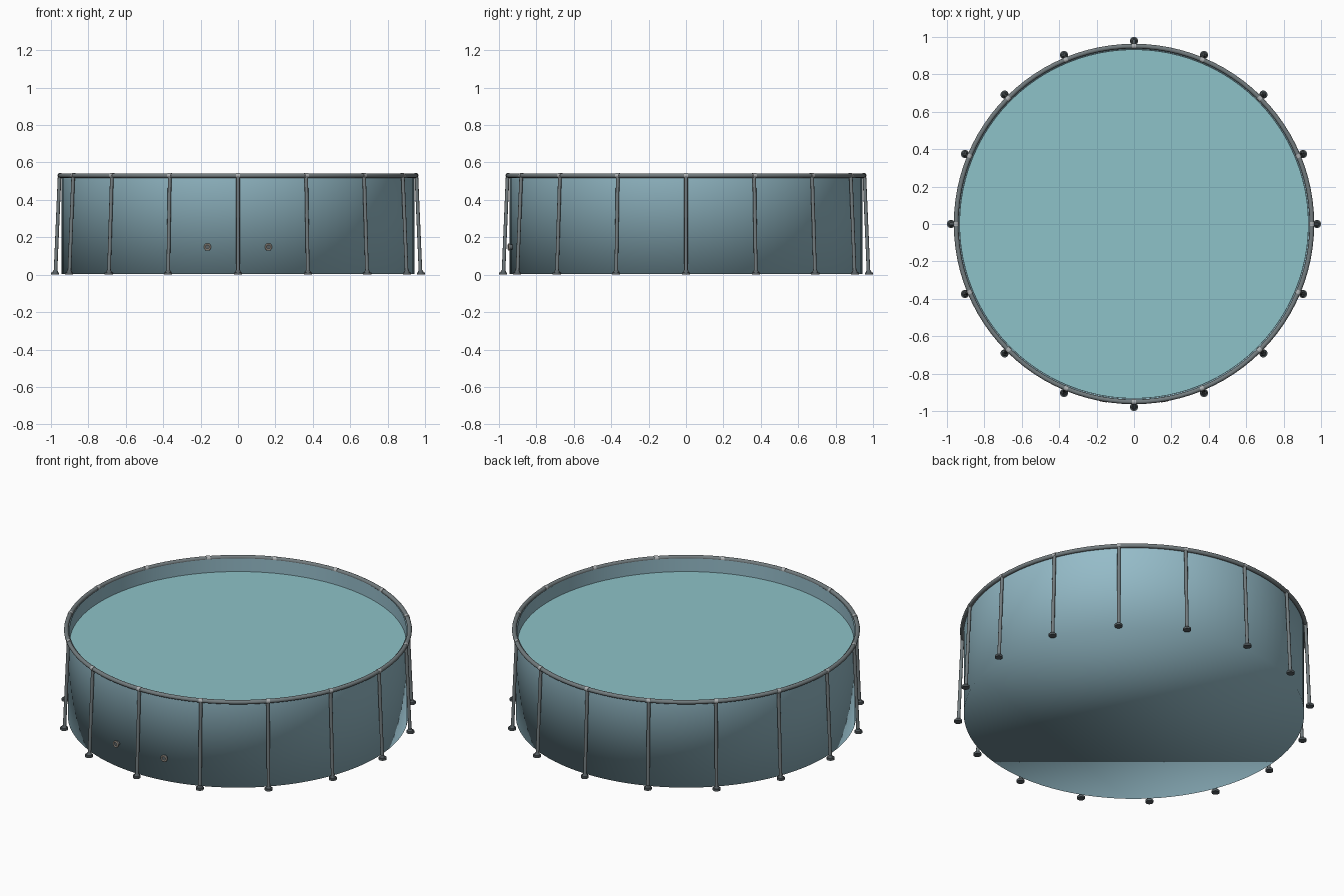
import bpy, bmesh
from math import sin, cos, pi
from mathutils import Vector

if "Cube" in bpy.data.objects:
    bpy.data.objects.remove(bpy.data.objects["Cube"])

SEG = 96
LEGS = 16


def material(name, color):
    m = bpy.data.materials.new(name)
    m.diffuse_color = (*color, 1)
    m.use_nodes = True
    m.node_tree.nodes["Principled BSDF"].inputs["Base Color"].default_value = m.diffuse_color
    return m


VINYL = material("blue_vinyl", (0.30, 0.50, 0.58))
WATER = material("water", (0.27, 0.54, 0.58))
FRAME = material("dark_frame", (0.17, 0.20, 0.21))
RUBBER = material("black_rubber", (0.10, 0.12, 0.13))
STEEL = material("grey_steel", (0.42, 0.44, 0.45))
FITTING = material("beige_fitting", (0.72, 0.62, 0.52))


def finish(obj, name, mat, smooth_all=False):
    obj.name = name
    obj.data.materials.append(mat)
    bpy.ops.object.select_all(action='DESELECT')
    obj.select_set(True)
    bpy.context.view_layer.objects.active = obj
    if smooth_all:
        bpy.ops.object.shade_smooth()
    else:
        bpy.ops.object.shade_smooth_by_angle()
    return obj


def tub(name, r, z0, z1, mat, inward=False):
    """Open-topped cylinder with a floor."""
    bm = bmesh.new()
    rings = [[bm.verts.new((r * cos(2 * pi * i / SEG), r * sin(2 * pi * i / SEG), z))
              for i in range(SEG)] for z in (z0, z1)]
    for i in range(SEG):
        j = (i + 1) % SEG
        bm.faces.new((rings[0][i], rings[0][j], rings[1][j], rings[1][i]))
    bm.faces.new(rings[0][::-1])
    if inward:
        bmesh.ops.reverse_faces(bm, faces=bm.faces[:])
    me = bpy.data.meshes.new(name)
    bm.to_mesh(me)
    bm.free()
    obj = bpy.data.objects.new(name, me)
    bpy.context.collection.objects.link(obj)
    return finish(obj, name, mat, smooth_all=not inward)


def rod(name, a, b, r, mat, sides=16, r2=None):
    """Cylinder or cone between two points."""
    a, b = Vector(a), Vector(b)
    d = b - a
    bpy.ops.mesh.primitive_cone_add(vertices=sides, radius1=r, radius2=r if r2 is None else r2,
                                    depth=d.length, location=(a + b) / 2,
                                    rotation=d.to_track_quat('Z', 'Y').to_euler())
    return finish(bpy.context.object, name, mat)


def ring(name, loc, rot, major, minor, mat, seg, sides):
    bpy.ops.mesh.primitive_torus_add(location=loc, rotation=rot, major_radius=major,
                                     minor_radius=minor, major_segments=seg, minor_segments=sides)
    return finish(bpy.context.object, name, mat)


# Pool shell, inner liner and water surface
tub("pool_wall", 0.943, 0.004, 0.53, VINYL)
tub("inner_liner", 0.934, 0.012, 0.53, VINYL, inward=True)
bpy.ops.mesh.primitive_circle_add(vertices=SEG, radius=0.933, fill_type='NGON', location=(0, 0, 0.45))
finish(bpy.context.object, "water_surface", WATER)

# Top rail
ring("top_rail", (0, 0, 0.53), (0, 0, 0), 0.951, 0.0125, FRAME, SEG, 14)

# Slanted legs with feet and rail joints
for i in range(LEGS):
    a = 2 * pi * i / LEGS

    def at(r, z):
        return (r * cos(a), r * sin(a), z)
    rod(f"leg_{i}", at(0.976, 0.008), at(0.954, 0.525), 0.0095, FRAME)
    rod(f"foot_{i}", at(0.978, 0.0), at(0.978, 0.012), 0.022, RUBBER, 20)
    rod(f"foot_socket_{i}", at(0.9765, 0.012), at(0.976, 0.024), 0.016, RUBBER, 20, 0.011)
    t = Vector((-sin(a), cos(a), 0)) * 0.010
    c = Vector(at(0.951, 0.53))
    rod(f"rail_joint_{i}", c - t, c + t, 0.0142, STEEL)

# Hose fittings on the front wall
for side, x in (("left", -0.16), ("right", 0.16)):
    y = -(0.943 ** 2 - x ** 2) ** 0.5
    n = Vector((x, y, 0)).normalized()
    p = Vector((x, y, 0.148))
    rot = n.to_track_quat('Z', 'Y').to_euler()
    rod(f"{side}_hose_pipe", p - n * 0.006, p + n * 0.020, 0.013, RUBBER, 24)
    ring(f"{side}_hose_collar", p + n * 0.018, rot, 0.0155, 0.0045, FITTING, 24, 10)
